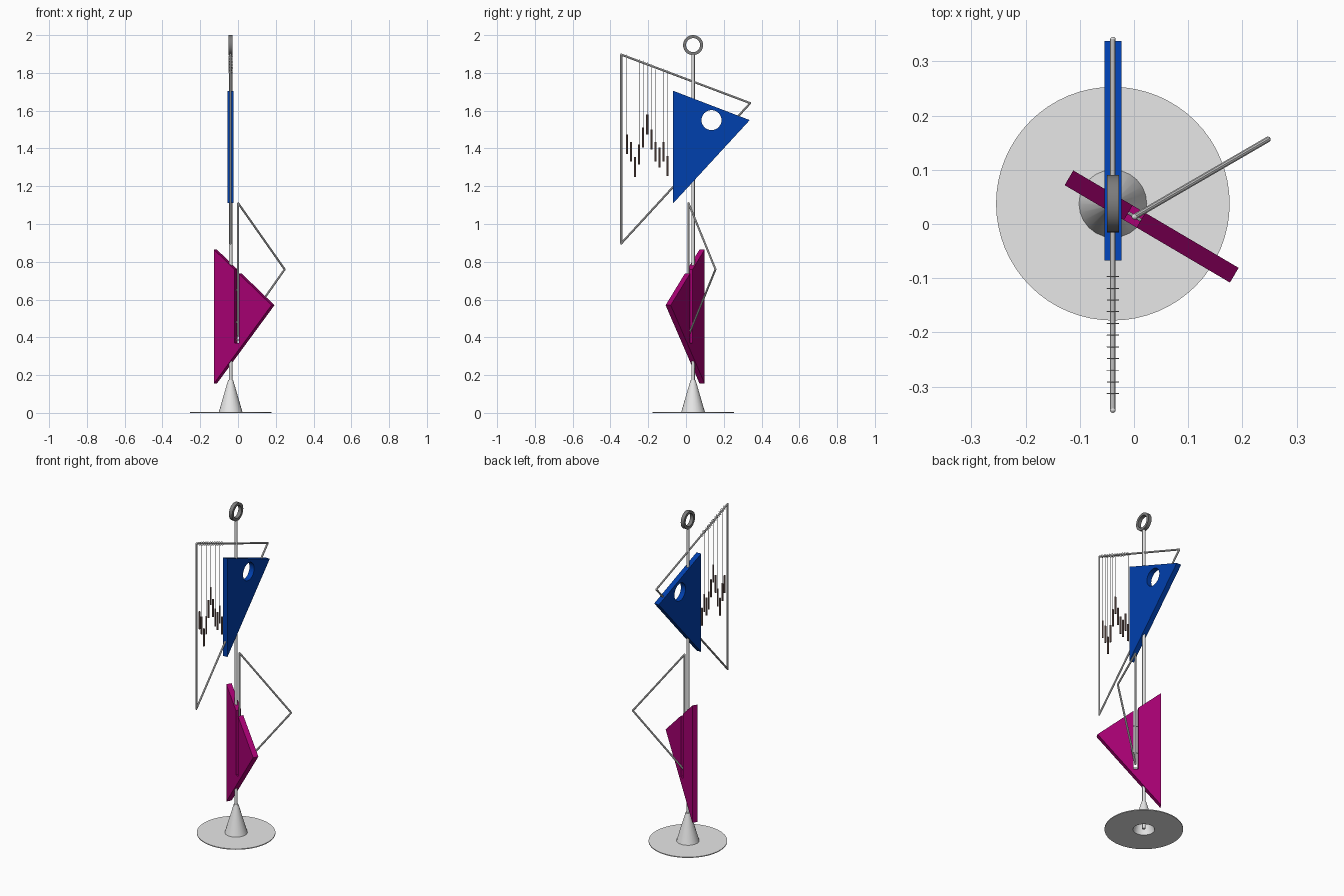
import bpy, bmesh, math
from mathutils import Vector, Matrix

if "Cube" in bpy.data.objects:
    bpy.data.objects.remove(bpy.data.objects["Cube"])

AX, AY = -0.039, 0.0375          # pole axis


def material(name, rgb):
    m = bpy.data.materials.new(name)
    m.diffuse_color = (*rgb, 1)
    m.use_nodes = True
    m.node_tree.nodes["Principled BSDF"].inputs["Base Color"].default_value = m.diffuse_color
    return m


PALE = material("pale_metal", (0.80, 0.80, 0.80))
STEEL = material("steel", (0.74, 0.74, 0.74))
DARK = material("dark_steel", (0.20, 0.20, 0.20))
BLUE = material("blue", (0.0, 0.050, 0.42))
MAGENTA = material("magenta", (0.40, 0.0, 0.175))
BROWN = material("brown", (0.20, 0.125, 0.11))


def finish(bm, name, mat, smooth=True):
    bmesh.ops.recalc_face_normals(bm, faces=bm.faces)
    me = bpy.data.meshes.new(name)
    bm.to_mesh(me)
    bm.free()
    me.materials.append(mat)
    ob = bpy.data.objects.new(name, me)
    bpy.context.collection.objects.link(ob)
    if smooth:
        bpy.ops.object.select_all(action='DESELECT')
        ob.select_set(True)
        bpy.context.view_layer.objects.active = ob
        bpy.ops.object.shade_smooth_by_angle(angle=math.radians(35))
    return ob


def rod(bm, a, b, r, segs=10):
    a, b = Vector(a), Vector(b)
    d = b - a
    mat = Matrix.Translation((a + b) / 2) @ d.to_track_quat('Z', 'Y').to_matrix().to_4x4()
    bmesh.ops.create_cone(bm, cap_ends=True, segments=segs, radius1=r, radius2=r,
                          depth=d.length, matrix=mat)


def lathe(bm, profile, steps, axis):
    """Spin a closed profile of 3D points about an axis (centre, direction)."""
    vs = [bm.verts.new(p) for p in profile]
    es = [bm.edges.new(p) for p in zip(vs, vs[1:] + vs[:1])]
    bmesh.ops.spin(bm, geom=vs + es, cent=axis[0], axis=axis[1],
                   angle=math.tau, steps=steps, use_duplicate=False)
    bmesh.ops.remove_doubles(bm, verts=bm.verts, dist=1e-5)


def slab(name, outline, angle, thick, mat):
    """Upright plate through the pole; outline is (distance from pole, z)."""
    d = Vector((math.cos(angle), math.sin(angle), 0))
    n = Vector((-d.y, d.x, 0)) * thick
    bm = bmesh.new()
    f = bm.faces.new([bm.verts.new(Vector((AX, AY, z)) + d * s - n / 2) for s, z in outline])
    ext = bmesh.ops.extrude_face_region(bm, geom=[f])
    bmesh.ops.translate(bm, vec=n, verts=[v for v in ext['geom'] if isinstance(v, bmesh.types.BMVert)])
    return finish(bm, name, mat, False)


def wire_triangle(name, pts, r):
    bm = bmesh.new()
    for i, p in enumerate(pts):
        rod(bm, p, pts[(i + 1) % 3], r)
        bmesh.ops.create_uvsphere(bm, u_segments=10, v_segments=6, radius=r,
                                  matrix=Matrix.Translation(p))
    return finish(bm, name, STEEL)


UP = ((AX, AY, 0), (0, 0, 1))

# base plate with open centre, hollow cone socket, pole
bm = bmesh.new()
lathe(bm, [(AX + r, AY, z) for r, z in ((0.062, 0), (0.2155, 0), (0.2155, 0.005), (0.062, 0.005))], 64, UP)
finish(bm, "base_plate", PALE)
bm = bmesh.new()
lathe(bm, [(AX + r, AY, z) for r, z in ((0.064, 0), (0.013, 0.175), (0.009, 0.175), (0.060, 0))], 24, UP)
finish(bm, "cone_socket", PALE)
bm = bmesh.new()
rod(bm, (AX, AY, 0.005), (AX, AY, 1.9), 0.009, 16)
finish(bm, "pole", STEEL)

# flat ring on top
bm = bmesh.new()
lathe(bm, [(AX + x, AY, 1.947 + r) for x, r in ((-0.011, 0.037), (0.011, 0.037), (0.011, 0.053), (-0.011, 0.053))],
      40, ((AX, AY, 1.947), (1, 0, 0)))
finish(bm, "top_ring", DARK)

# blue plate with round hole
blue = slab("blue_plate", [(-0.105, 1.705), (0.30, 1.55), (-0.105, 1.11)], math.pi / 2, 0.031, BLUE)
bm = bmesh.new()
rod(bm, (AX - 0.1, 0.135, 1.55), (AX + 0.1, 0.135, 1.55), 0.053, 40)
cutter = finish(bm, "hole_cutter", BLUE, False)
cutter.hide_render = True
mod = blue.modifiers.new("hole", 'BOOLEAN')
mod.object = cutter
mod.operation = 'DIFFERENCE'
mod.solver = 'EXACT'
bpy.context.view_layer.objects.active = blue
bpy.ops.object.modifier_apply(modifier="hole")
bpy.data.objects.remove(cutter)

# upper wire frame
TOP_A, TOP_B = Vector((AX, -0.343, 1.897)), Vector((AX, 0.34, 1.64))
wire_triangle("upper_frame", [TOP_A, TOP_B, Vector((AX, -0.343, 0.897))], 0.0055)

# row of chimes: loop round the frame, thread, hanging bar
bars, threads, loops = bmesh.new(), bmesh.new(), bmesh.new()
for i, top in enumerate((1.475, 1.435, 1.355, 1.42, 1.51, 1.58, 1.50, 1.435, 1.405, 1.435, 1.36)):
    y = -0.313 + 0.0216 * i
    z = TOP_A.z + (TOP_B.z - TOP_A.z) * (y - TOP_A.y) / (TOP_B.y - TOP_A.y)
    rod(bars, (AX, y, top - 0.105), (AX, y, top), 0.0055, 10)
    rod(threads, (AX, y, top), (AX, y, z - 0.01), 0.001, 6)
    ring = [Vector((AX + 0.0105 * math.cos(a), y, z + 0.0105 * math.sin(a)))
            for a in (k * math.tau / 12 for k in range(12))]
    for k in range(12):
        rod(loops, ring[k - 1], ring[k], 0.001, 6)
finish(bars, "chime_bars", BROWN)
finish(threads, "chime_threads", STEEL)
finish(loops, "chime_loops", STEEL)

# magenta plate with a slot open at the top
def edge(s):
    return 0.865 - 0.833 * (s + 0.094)


S0, S1 = 0.033, 0.060
slab("magenta_plate", [(-0.094, 0.155), (0.26, 0.57), (S1, edge(S1)), (S1, 0.37), (S0, 0.37),
                       (S0, edge(S0)), (-0.094, 0.865)], math.radians(-30.5), 0.0315, MAGENTA)

# lower wire frame standing in the slot, with small pins across it
FX, FY = 0.001, 0.0135
wire_triangle("lower_frame", [Vector((FX, FY, 1.11)), Vector((0.247, 0.156, 0.76)), Vector((FX, FY, 0.41))], 0.0055)
bm = bmesh.new()
d = Vector((math.cos(math.radians(-30.5)), math.sin(math.radians(-30.5)), 0))
for z in (0.65, 0.48, 0.385):
    p = Vector((AX, AY, z))
    rod(bm, p + d * (S0 - 0.005), p + d * (S1 + 0.005), 0.003, 8)
finish(bm, "slot_pins", STEEL)
